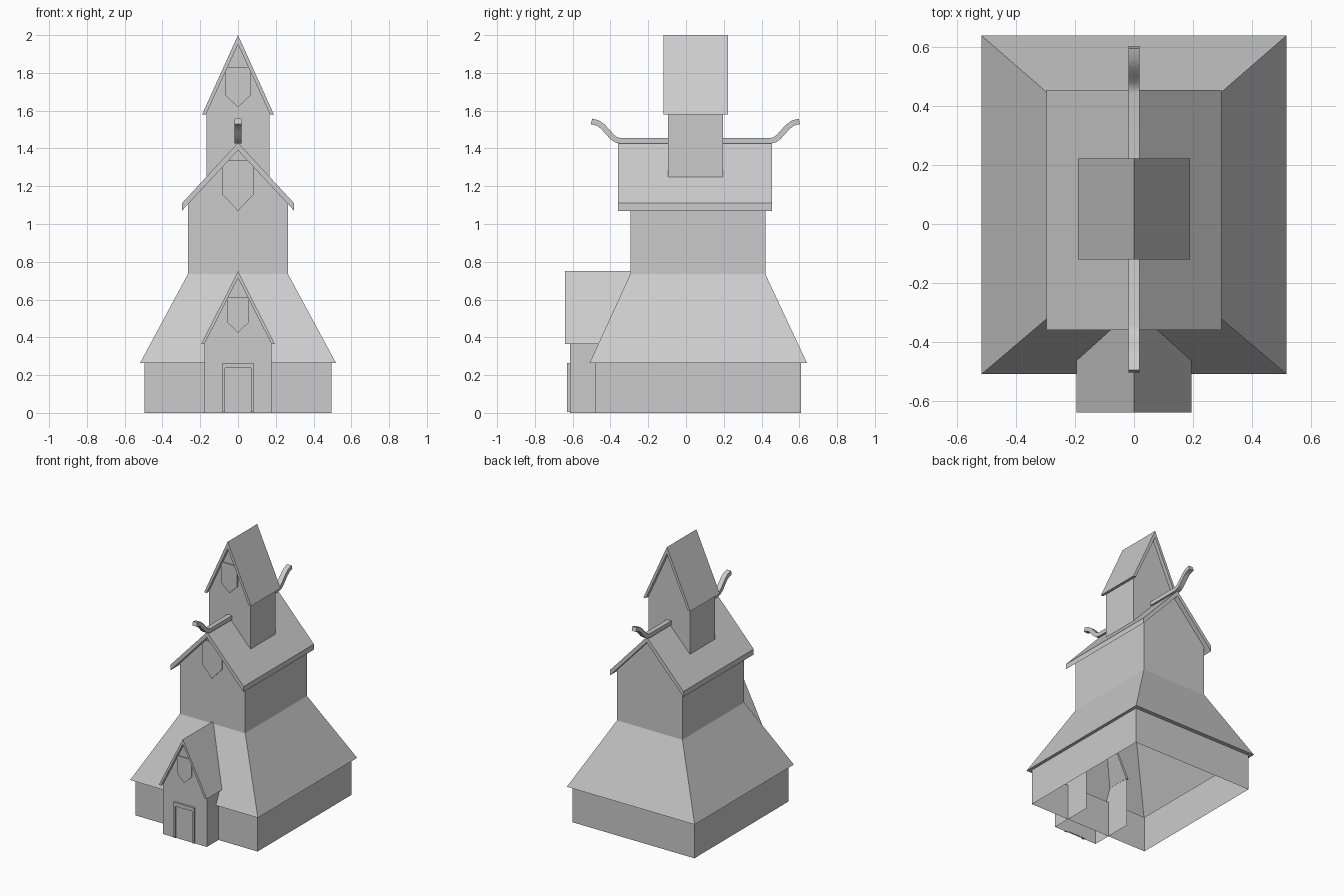
import bpy, bmesh, math
from mathutils import Vector

if "Cube" in bpy.data.objects:
    bpy.data.objects.remove(bpy.data.objects["Cube"])


def make(name, verts, faces, smooth=False):
    bm = bmesh.new()
    vs = [bm.verts.new(v) for v in verts]
    for f in faces:
        bm.faces.new([vs[i] for i in f])
    bmesh.ops.recalc_face_normals(bm, faces=bm.faces)
    me = bpy.data.meshes.new(name)
    bm.to_mesh(me)
    bm.free()
    ob = bpy.data.objects.new(name, me)
    bpy.context.collection.objects.link(ob)
    return ob


def prism(name, pts, y0, y1):
    """Closed x-z outline extruded along y."""
    n = len(pts)
    verts = [(x, y, z) for y in (y0, y1) for x, z in pts]
    faces = [(i, (i + 1) % n, n + (i + 1) % n, n + i) for i in range(n)]
    faces += [tuple(range(n)), tuple(range(n, 2 * n))]
    return make(name, verts, faces)


def gable_walls(name, hx, y0, y1, z0, eave, apex, back=True):
    """Hollow walls: two sides and gabled ends, open below."""
    pts = [(-hx, z0), (hx, z0), (hx, eave), (0, apex), (-hx, eave)]
    verts = [(x, y, z) for y in (y0, y1) for x, z in pts]
    faces = [(0, 1, 2, 3, 4), (0, 4, 9, 5), (1, 6, 7, 2)]
    if back:
        faces.append((5, 9, 8, 7, 6))
    return make(name, verts, faces)


def gable_roof(name, outer, inner, y0, y1):
    """outer / inner = (half width, eave z, apex z)."""
    (a, ae, ap), (b, be, bp) = outer, inner
    prism(name, [(-a, ae), (0, ap), (a, ae), (b, be), (0, bp), (-b, be)], y0, y1)


def shield(name, hx, top, side, tip, y):
    prism(name, [(-hx, top), (-hx, side), (0, tip), (hx, side), (hx, top)], y - 0.008, y + 0.002)


# ground storey walls, eave lip and hipped lower roof (hollow shell)
rings = [(0.495, -0.48, 0.61, 0), (0.495, -0.48, 0.61, 0.265),
         (0.518, -0.51, 0.64, 0.265), (0.265, -0.295, 0.42, 0.735)]
verts, faces = [], []
for hx, y0, y1, z in rings:
    verts += [(-hx, y0, z), (hx, y0, z), (hx, y1, z), (-hx, y1, z)]
for r in range(3):
    for i in range(4):
        j = (i + 1) % 4
        faces.append((4 * r + i, 4 * r + j, 4 * r + 4 + j, 4 * r + 4 + i))
make("base_walls_and_lower_roof", verts, faces)

# middle storey
gable_walls("middle_walls", 0.265, -0.295, 0.42, 0.735, 1.12, 1.405)
gable_roof("middle_roof", (0.297, 1.11, 1.43), (0.297, 1.07, 1.39), -0.36, 0.455)

# tower
gable_walls("tower_walls", 0.168, -0.095, 0.195, 1.24, 1.59, 1.96)
gable_roof("tower_roof", (0.19, 1.58, 2.0), (0.17, 1.58, 1.95), -0.12, 0.222)

# porch
gable_walls("porch_walls", 0.178, -0.615, -0.285, 0, 0.368, 0.722, back=False)
gable_roof("porch_roof", (0.195, 0.365, 0.75), (0.177, 0.365, 0.715), -0.64, -0.29)

# shield panels in the front gables
shield("porch_shield", 0.058, 0.61, 0.48, 0.425, -0.615)
shield("middle_shield", 0.081, 1.335, 1.155, 1.068, -0.295)
shield("tower_shield", 0.066, 1.83, 1.68, 1.618, -0.095)

# door and its frame
prism("door_frame", [(-0.083, 0.005), (-0.083, 0.265), (0.083, 0.265), (0.083, 0.005),
                     (0.068, 0.005), (0.068, 0.238), (-0.068, 0.238), (-0.068, 0.005)], -0.63, -0.613)
prism("door", [(-0.068, 0.008), (-0.068, 0.238), (0.068, 0.238), (0.068, 0.008)], -0.621, -0.613)

# ridge beam with upswept ends, mirrored about y = 0.05
half = [(0.395, 1.44), (0.42, 1.446), (0.442, 1.462), (0.465, 1.488),
        (0.49, 1.515), (0.515, 1.534), (0.55, 1.543)]
path = [Vector((-d, z)) for d, z in reversed(half)] + [Vector(p) for p in half]
verts, faces = [], []
last = len(path) - 1
for i, p in enumerate(path):
    t = (path[min(i + 1, last)] - path[max(i - 1, 0)]).normalized()
    nrm = Vector((-t.y, t.x)) * 0.015
    for x, s in ((-0.018, 1), (0.018, 1), (0.018, -1), (-0.018, -1)):
        q = p + nrm * s
        verts.append((x, q.x + 0.05, q.y))
for i in range(last):
    for k in range(4):
        m = (k + 1) % 4
        faces.append((4 * i + k, 4 * i + m, 4 * i + 4 + m, 4 * i + 4 + k))
faces += [(0, 1, 2, 3), tuple(4 * last + k for k in range(4))]
beam = make("ridge_beam", verts, faces)
bpy.context.view_layer.objects.active = beam
beam.select_set(True)
bpy.ops.object.shade_smooth_by_angle(angle=math.radians(35))
